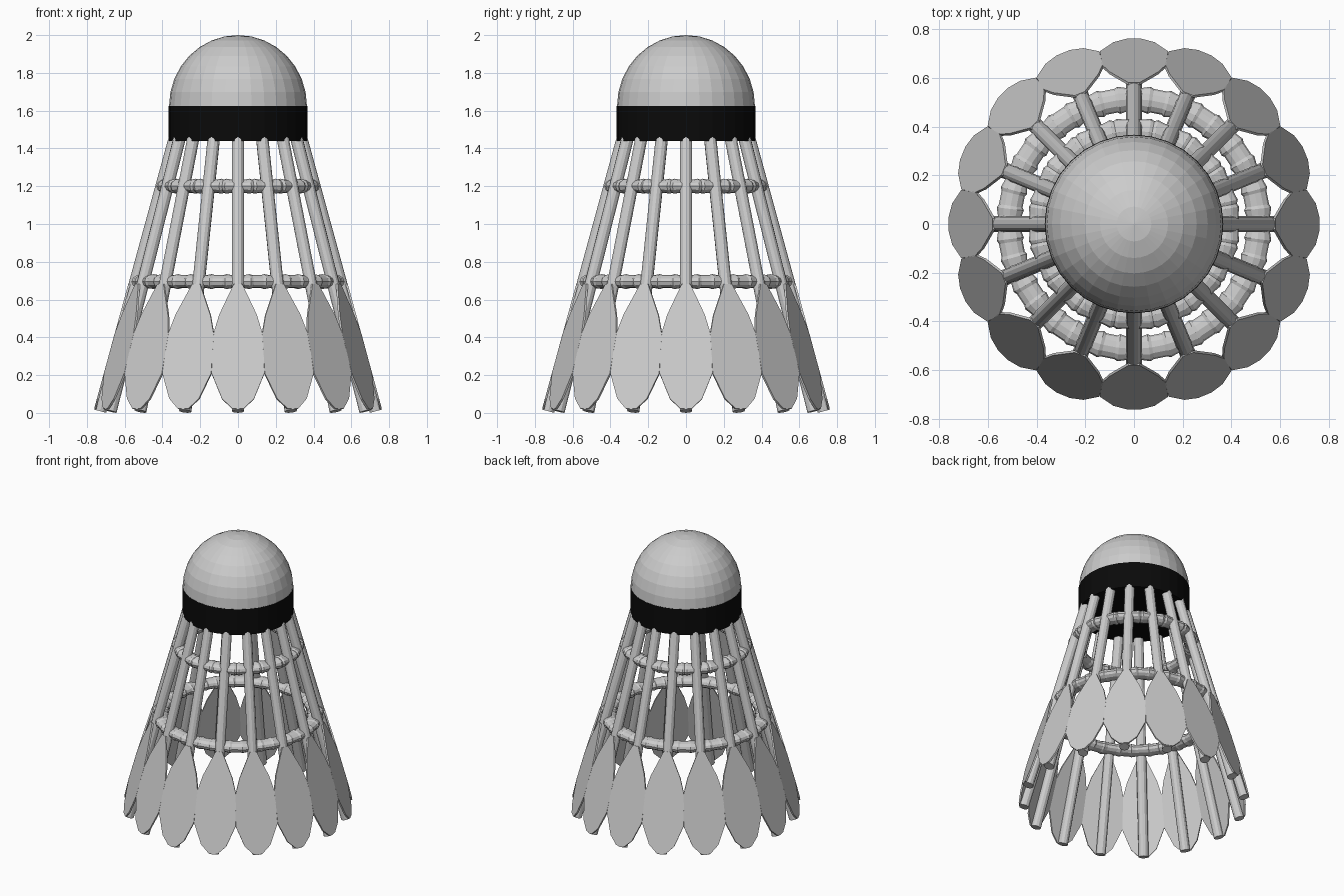
import bpy, bmesh
from math import sin, cos, pi, radians, hypot

if "Cube" in bpy.data.objects:
    bpy.data.objects.remove(bpy.data.objects["Cube"])

N = 16                      # ribs / feathers
R_BOT, Z_BOT = 0.730, 0.009  # rib axis, lower end
R_TOP, Z_TOP = 0.333, 1.46   # rib axis, upper end
RIB = 0.033
L = hypot(R_BOT - R_TOP, Z_TOP - Z_BOT)
UP = ((R_TOP - R_BOT) / L, (Z_TOP - Z_BOT) / L)   # along rib (radial, z)
OUT = (UP[1], -UP[0])                             # away from rib (radial, z)


def make(name, verts, faces, mat=None):
    me = bpy.data.meshes.new(name)
    me.from_pydata(verts, [], faces)
    bm = bmesh.new()
    bm.from_mesh(me)
    bmesh.ops.recalc_face_normals(bm, faces=bm.faces)
    bm.to_mesh(me)
    bm.free()
    ob = bpy.data.objects.new(name, me)
    bpy.context.collection.objects.link(ob)
    if mat:
        me.materials.append(mat)
    return ob


def loft(loops, closed=False):
    """Skin equal-sized vertex loops; cap the ends unless closed."""
    n, m = len(loops[0]), len(loops)
    verts = [v for lp in loops for v in lp]
    faces = [(i * n + j, i * n + (j + 1) % n,
              (i + 1) % m * n + (j + 1) % n, (i + 1) % m * n + j)
             for i in range(m if closed else m - 1) for j in range(n)]
    if not closed:
        faces += [tuple(range(n)), tuple(range((m - 1) * n, m * n))]
    return verts, faces


def on_rib(a, side, along, out):
    """Rib-local coordinates to world, for the rib at angle a."""
    r = R_BOT + UP[0] * along + OUT[0] * out
    z = Z_BOT + UP[1] * along + OUT[1] * out
    return (r * cos(a) - side * sin(a), r * sin(a) + side * cos(a), z)


def circle(r, z, n=32):
    return [(r * cos(2 * pi * i / n), r * sin(2 * pi * i / n), z) for i in range(n)]


# Cork dome
rings = [circle(0.365 * cos(radians(11.25 * k)), 1.625 + 0.375 * sin(radians(11.25 * k)))
         for k in range(8)]
v, f = loft(rings)
f.pop()
v.append((0, 0, 2.0))
f += [(7 * 32 + i, 7 * 32 + (i + 1) % 32, 8 * 32) for i in range(32)]
make("cork_dome", v, f)

# Black band
black = bpy.data.materials.new("black")
black.diffuse_color = (0.003, 0.003, 0.003, 1)
black.use_nodes = True
black.node_tree.nodes["Principled BSDF"].inputs["Base Color"].default_value = black.diffuse_color
make("cork_band", *loft([circle(0.367, 1.44), circle(0.367, 1.626)]), mat=black)

# Feather half outline: (half width, distance along rib)
HALF = [(0.03, 0.005), (0.085, 0.06), (0.14, 0.20), (0.132, 0.41), (0.10, 0.52), (0.022, 0.69)]
OUTLINE = HALF + [(-w, s) for w, s in reversed(HALF)]

for i in range(N):
    a = 2 * pi * i / N
    # Rib
    ends = [[on_rib(a, RIB * sin(2 * pi * k / 12), s, RIB * cos(2 * pi * k / 12))
             for k in range(12)] for s in (0, L)]
    make(f"rib_{i + 1}", *loft(ends))
    # Feather blade on the outer side of the rib
    blade = [[on_rib(a, w, s, o) for w, s in OUTLINE] for o in (RIB - 0.010, RIB + 0.001)]
    make(f"feather_{i + 1}", *loft(blade))


# Binding rings, with a raised ridge either side of every rib
def binding(name, radius, z):
    loops = []
    for i in range(N):
        for off, grow in ((-0.075, 0), (-0.062, 0.007), (-0.035, 0), (0.035, 0),
                          (0.062, 0.007), (0.075, 0)):
            a = 2 * pi * i / N + off / radius
            loops.append([((radius + (0.049 + grow) * cos(t)) * cos(a),
                           (radius + (0.049 + grow) * cos(t)) * sin(a),
                           z + (0.035 + grow * 0.7) * sin(t))
                          for t in (2 * pi * k / 12 for k in range(12))])
    make(name, *loft(loops, closed=True))


binding("upper_ring", 0.382, 1.20)
binding("lower_ring", 0.512, 0.695)
